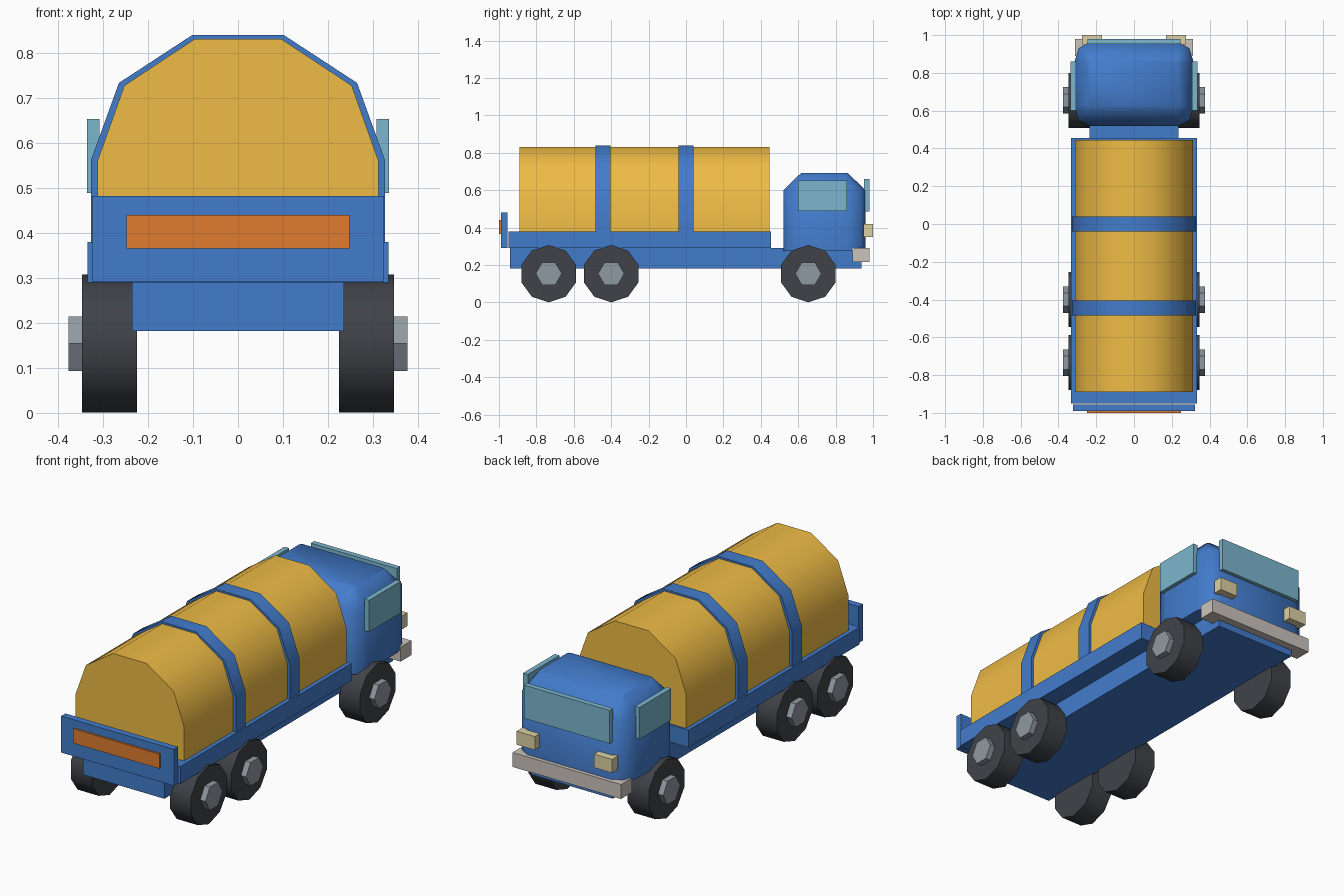
import bpy, bmesh
from math import sin, cos, pi, radians

if "Cube" in bpy.data.objects:
    bpy.data.objects.remove(bpy.data.objects["Cube"])


def mat(name, r, g, b):
    m = bpy.data.materials.new(name)
    m.diffuse_color = (r, g, b, 1)
    m.use_nodes = True
    m.node_tree.nodes["Principled BSDF"].inputs["Base Color"].default_value = m.diffuse_color
    return m


BLUE = mat("blue", 0.055, 0.2, 0.6)
YELLOW = mat("yellow", 0.86, 0.50, 0.06)
ORANGE = mat("orange", 0.75, 0.2, 0.03)
GLASS = mat("glass", 0.2, 0.47, 0.62)
BLACK = mat("rubber", 0.05, 0.055, 0.065)
STEEL = mat("steel", 0.28, 0.32, 0.36)
CREAM = mat("lamp", 0.72, 0.64, 0.36)
CHROME = mat("bumper_grey", 0.6, 0.55, 0.5)


def loft(name, rings, material, smooth=None):
    """Solid skin through equally sized closed rings, with end caps."""
    bm = bmesh.new()
    loops = [[bm.verts.new(p) for p in ring] for ring in rings]
    n = len(loops[0])
    for a, b in zip(loops, loops[1:]):
        for i in range(n):
            j = (i + 1) % n
            bm.faces.new((a[i], a[j], b[j], b[i]))
    bm.faces.new(loops[0])
    bm.faces.new(loops[-1])
    bmesh.ops.recalc_face_normals(bm, faces=bm.faces)
    me = bpy.data.meshes.new(name)
    bm.to_mesh(me)
    bm.free()
    ob = bpy.data.objects.new(name, me)
    bpy.context.collection.objects.link(ob)
    me.materials.append(material)
    if smooth:
        bpy.ops.object.select_all(action='DESELECT')
        ob.select_set(True)
        bpy.context.view_layer.objects.active = ob
        bpy.ops.object.shade_smooth_by_angle(angle=radians(smooth))
    return ob


def box(name, x0, x1, y0, y1, z0, z1, material):
    return loft(name, [[(x0, y0, z), (x1, y0, z), (x1, y1, z), (x0, y1, z)]
                       for z in (z0, z1)], material)


def disc(name, x0, x1, y, z, r, sides, start, material, smooth=None):
    angles = [start + 2 * pi * i / sides for i in range(sides)]
    return loft(name, [[(x, y + r * cos(a), z + r * sin(a)) for a in angles]
                       for x in (x0, x1)], material, smooth)


def barrel(name, rx, rz, y0, y1, material):
    # Five-sided arch over straight sides
    arch = [(rx * cos(i * pi / 5), 0.56 + rz * sin(i * pi / 5)) for i in range(6)]
    prof = [(rx, 0.36)] + arch + [(-rx, 0.36)]
    return loft(name, [[(x, y, z) for x, z in prof] for y in (y0, y1)], material, 40)


# Chassis, bed and tail board
box("chassis", -0.235, 0.235, -0.94, 0.938, 0.182, 0.292, BLUE)
box("bed", -0.334, 0.334, -0.95, 0.455, 0.29, 0.38, BLUE)
box("tail_board", -0.324, 0.324, -0.99, -0.955, 0.292, 0.482, BLUE)
box("tail_plate", -0.248, 0.248, -1.0, -0.988, 0.365, 0.44, ORANGE)

# Load with two straps
barrel("tank", 0.312, 0.284, -0.89, 0.446, YELLOW)
for i, y in enumerate((-0.445, 0.0)):
    barrel(f"tank_strap_{i + 1}", 0.327, 0.294, y - 0.04, y + 0.04, BLUE)


# Cab with rounded corners and chamfered roof
def cab_ring(hx, y0, y1, cx, cy, z):
    pts = []
    for k, (sx, sy) in enumerate(((1, 1), (-1, 1), (-1, -1), (1, -1))):
        ox = sx * (hx - cx)
        oy = y1 - cy if sy > 0 else y0 + cy
        for s in range(3):
            a = k * pi / 2 + s * pi / 4
            pts.append((ox + cx * cos(a), oy + cy * sin(a), z))
    return pts


loft("cab", [cab_ring(0.315, 0.52, 0.96, 0.075, 0.1, 0.275),
             cab_ring(0.315, 0.52, 0.96, 0.075, 0.1, 0.60),
             cab_ring(0.245, 0.615, 0.865, 0.015, 0.015, 0.692)], BLUE, 60)

# Windows, bumper and lamps
box("windscreen", -0.247, 0.247, 0.952, 0.98, 0.487, 0.66, GLASS)
box("bumper", -0.312, 0.312, 0.89, 0.98, 0.217, 0.292, CHROME)
for side, s in (("right", 1), ("left", -1)):
    box(f"side_window_{side}", s * 0.308, s * 0.335, 0.60, 0.86, 0.488, 0.653, GLASS)
    box(f"headlamp_{side}", s * 0.17, s * 0.275, 0.95, 1.0, 0.35, 0.42, CREAM)
    # Three wheels per side
    for i, y in enumerate((-0.734, -0.40, 0.654)):
        disc(f"wheel_{side}_{i + 1}", s * 0.224, s * 0.346, y, 0.154, 0.153, 10,
             pi / 2, BLACK, 40)
        disc(f"hub_{side}_{i + 1}", s * 0.34, s * 0.376, y, 0.154, 0.07, 6, 0, STEEL)
